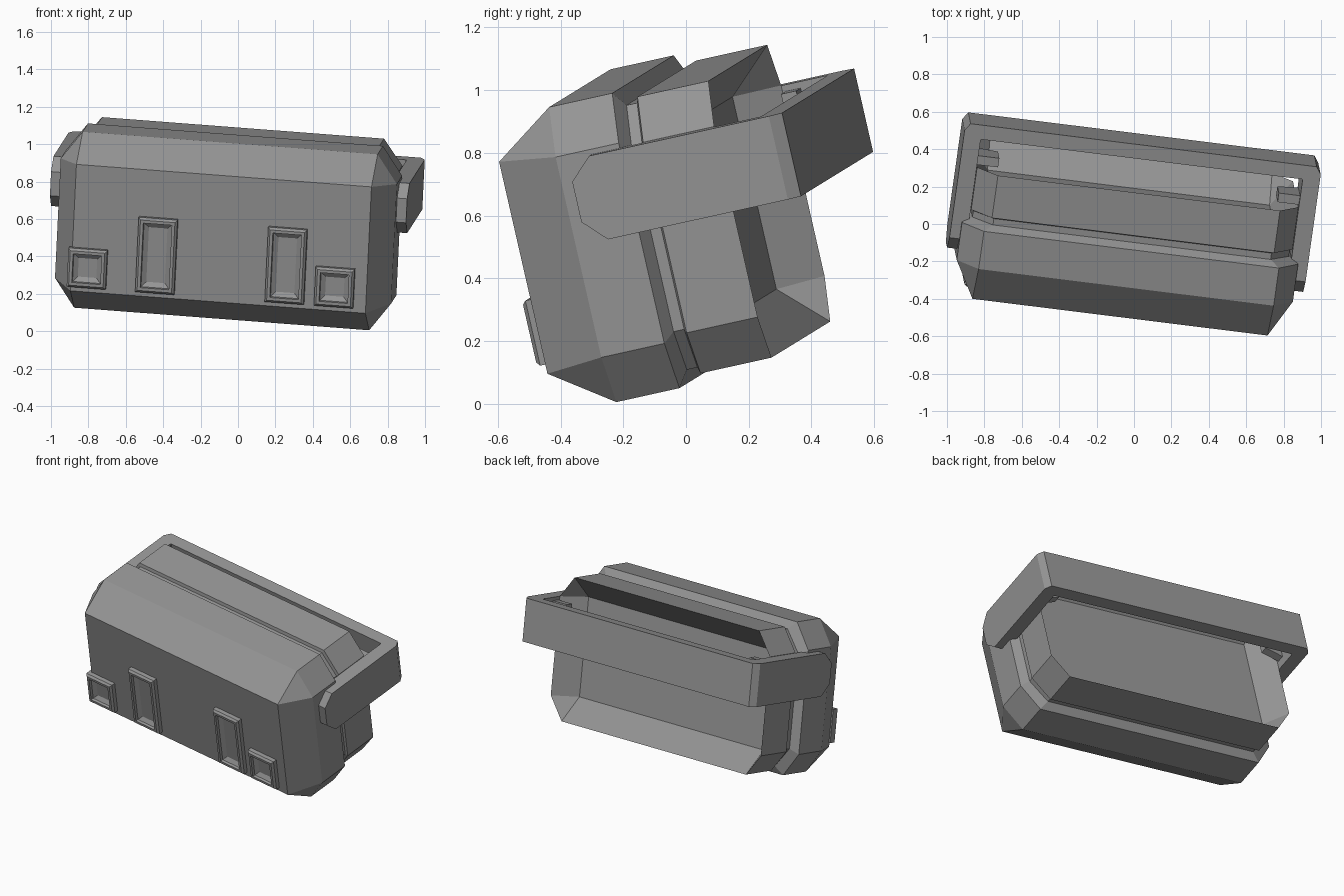
import bpy, bmesh
from mathutils import Vector, Matrix

if "Cube" in bpy.data.objects:
    bpy.data.objects.remove(bpy.data.objects["Cube"])

# Tilted frame of the whole object: length, depth and height directions
length = Vector((0.9895, -0.123, -0.0756)).normalized()
depth = Vector((0.046, -0.222, 0.974)).cross(length).normalized()
height = length.cross(depth)
FRAME = Matrix((length, depth, height)).transposed().to_4x4()
MID_L, MID_H = -0.076, 0.57

grey = bpy.data.materials.new("grey")
grey.diffuse_color = (0.30, 0.30, 0.30, 1)
grey.use_nodes = True
grey.node_tree.nodes["Principled BSDF"].inputs["Base Color"].default_value = grey.diffuse_color


def loft(name, rings):
    """Skin a row of equal point rings and cap both ends."""
    bm = bmesh.new()
    rows = [[bm.verts.new((l + MID_L, d, h)) for l, d, h in ring] for ring in rings]
    n = len(rows[0])
    for a, b in zip(rows, rows[1:]):
        for i in range(n):
            j = (i + 1) % n
            bm.faces.new((a[i], a[j], b[j], b[i]))
    bm.faces.new(rows[0])
    bm.faces.new(rows[-1])
    bmesh.ops.remove_doubles(bm, verts=bm.verts, dist=0.0005)
    bmesh.ops.recalc_face_normals(bm, faces=bm.faces)
    mesh = bpy.data.meshes.new(name)
    bm.to_mesh(mesh)
    bm.free()
    mesh.materials.append(grey)
    obj = bpy.data.objects.new(name, mesh)
    obj.matrix_world = FRAME
    bpy.context.collection.objects.link(obj)
    return obj


def octagon(d, a, b, c, e):
    """Octagon with flat half-length a, full half-length b, side half-height c, full half-height e."""
    pts = [(a, e), (b, c), (b, -c), (a, -e), (-a, -e), (-b, -c), (-b, c), (-a, e)]
    return [(l, d, h + MID_H) for l, h in pts]


def rect(d, l0, l1, h0, h1, inset=0.0):
    l0, l1, h0, h1 = l0 + inset, l1 - inset, h0 + inset, h1 - inset
    return [(l0, d, h0), (l1, d, h0), (l1, d, h1), (l0, d, h1)]


# Body: front shell, groove, rear shell and hollow rear
loft("body", [
    octagon(-0.314, 0.797, 0.797, 0.347, 0.347),
    octagon(-0.118, 0.797, 0.908, 0.328, 0.483),
    octagon(0.09, 0.797, 0.908, 0.328, 0.483),
    octagon(0.12, 0.75, 0.855, 0.30, 0.433),
    octagon(0.155, 0.75, 0.855, 0.30, 0.433),
    octagon(0.162, 0.762, 0.868, 0.312, 0.453),
    octagon(0.396, 0.762, 0.868, 0.312, 0.453),
    octagon(0.25, 0.762, 0.762, 0.315, 0.315),
])

# Front frames: two small outer ones, two tall inner ones
frames = {"small_frame_left": (-0.71, 0.463), "tall_frame_left": (-0.34, 0.66),
          "tall_frame_right": (0.36, 0.66), "small_frame_right": (0.626, 0.463)}
for name, (l, top) in frames.items():
    box = (l - 0.105, l + 0.105, 0.25, top)
    loft(name, [
        rect(-0.30, *box),
        rect(-0.340, *box),
        rect(-0.352, *box, 0.012),
        rect(-0.352, *box, 0.028),
        rect(-0.335, *box, 0.030),
        rect(-0.318, *box, 0.055),
    ])

# Handle: U-shaped bar, stations of (outer l, outer d, inner l, inner d, low h, high h)
half = [(0.962, -0.076, 0.87, -0.076, 0.68, 0.812),
        (0.962, -0.005, 0.87, -0.005, 0.608, 0.881),
        (0.962, 0.588, 0.87, 0.545, 0.608, 0.881),
        (0.935, 0.628, 0.865, 0.55, 0.608, 0.881)]
stations = half + [(-ol, od, -il, idp, lo, hi) for ol, od, il, idp, lo, hi in reversed(half)]
loft("handle", [[(ol, od, lo), (ol, od, hi), (il, idp, hi), (il, idp, lo)]
                for ol, od, il, idp, lo, hi in stations])

# Brackets between the handle arms and the rear shell
for side, s in (("left", -1), ("right", 1)):
    loft("bracket_" + side, [
        [(s * 0.755, 0.405, 0.70), (s * 0.755, 0.405, 0.86),
         (s * 0.755, 0.455, 0.86), (s * 0.755, 0.455, 0.70)],
        [(s * 0.88, 0.405, 0.66), (s * 0.88, 0.405, 0.86),
         (s * 0.88, 0.455, 0.86), (s * 0.88, 0.455, 0.66)],
    ])
